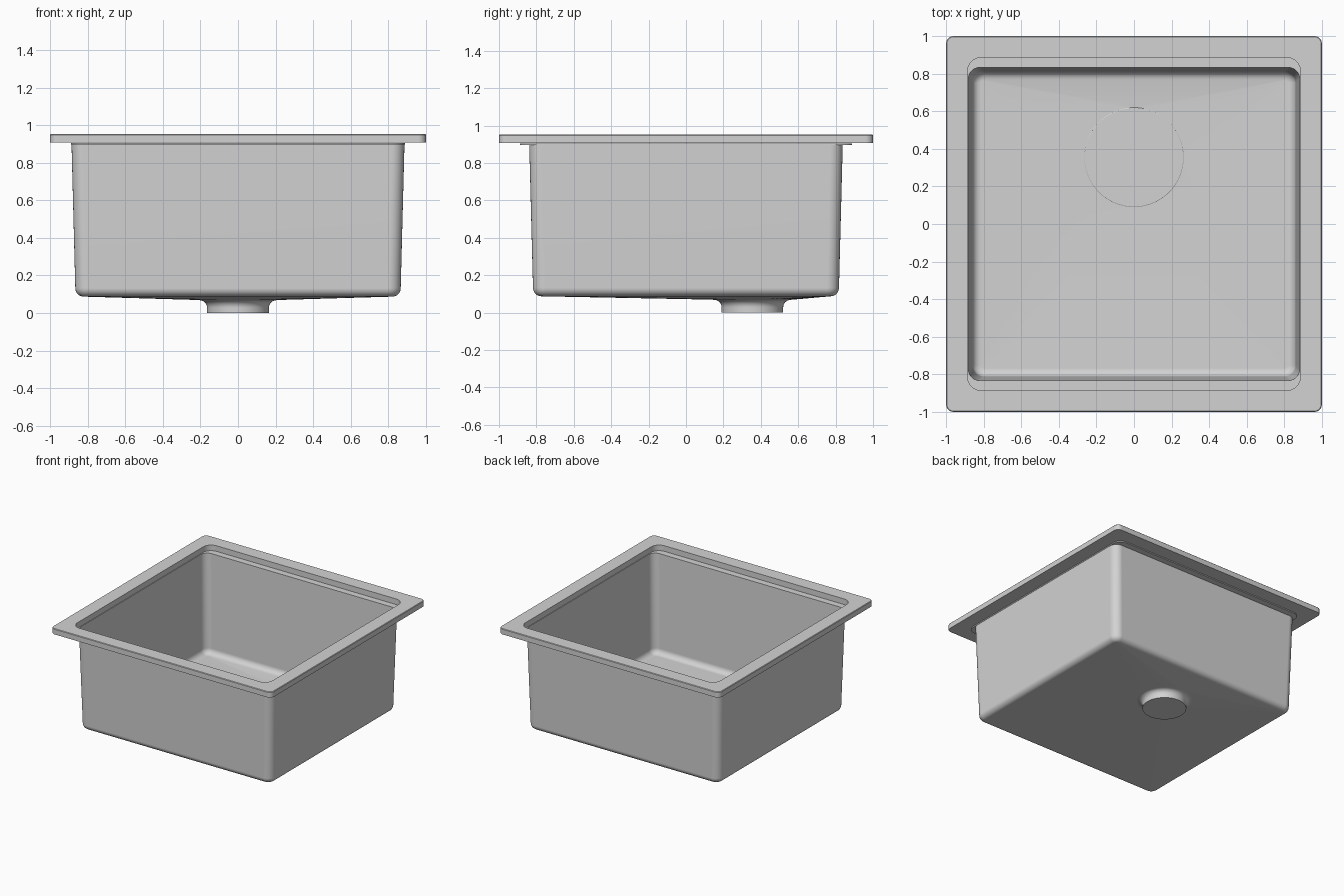
import bpy, bmesh, math

if "Cube" in bpy.data.objects:
    bpy.data.objects.remove(bpy.data.objects["Cube"])

STEEL = bpy.data.materials.new("brushed_steel")
STEEL.diffuse_color = (0.65, 0.65, 0.65, 1)
STEEL.use_nodes = True
STEEL.node_tree.nodes["Principled BSDF"].inputs["Base Color"].default_value = STEEL.diffuse_color
N = 12                      # points per rounded corner
DRAIN_Y = 0.355


def rounded(hx, hy, r, z):
    """Ring of points around a rounded rectangle."""
    pts = []
    for k, (sx, sy) in enumerate([(1, 1), (-1, 1), (-1, -1), (1, -1)]):
        for i in range(N):
            a = math.pi / 2 * (k + i / (N - 1))
            pts.append((sx * (hx - r) + r * math.cos(a),
                        sy * (hy - r) + r * math.sin(a), z))
    return pts


def circle(r, z):
    """Ring around the drain with the same number of points."""
    n = 4 * N
    return [(r * math.cos((j + 0.5) * 2 * math.pi / n),
             DRAIN_Y + r * math.sin((j + 0.5) * 2 * math.pi / n), z) for j in range(n)]


def fillet(hx, hy, r, z, f, steps=6):
    """Rings that round a wall into the floor at height z."""
    rings = []
    for i in range(steps + 1):
        a = math.pi / 2 * i / steps
        d = f * (1 - math.cos(a))
        rings.append(rounded(hx - d, hy - d, max(r - d, 0.012), z + f * (1 - math.sin(a))))
    return rings


def loft(name, rings, closed=False):
    """Skin the rings; cap both ends, or join the last to the first."""
    bm = bmesh.new()
    loops = [[bm.verts.new(p) for p in ring] for ring in rings]
    pairs = list(zip(loops, loops[1:]))
    if closed:
        pairs.append((loops[-1], loops[0]))
    else:
        bm.faces.new(loops[0])
        bm.faces.new(loops[-1])
    for a, b in pairs:
        for j in range(len(a)):
            k = (j + 1) % len(a)
            bm.faces.new((a[j], a[k], b[k], b[j]))
    bmesh.ops.recalc_face_normals(bm, faces=bm.faces)
    me = bpy.data.meshes.new(name)
    bm.to_mesh(me)
    bm.free()
    ob = bpy.data.objects.new(name, me)
    bpy.context.collection.objects.link(ob)
    me.materials.append(STEEL)
    bpy.ops.object.select_all(action='DESELECT')
    ob.select_set(True)
    bpy.context.view_layer.objects.active = ob
    bpy.ops.object.shade_smooth_by_angle(angle=math.radians(32))
    mod = ob.modifiers.new("even_shading", 'WEIGHTED_NORMAL')
    mod.keep_sharp = True
    return ob


# flat square rim around the opening
loft("rim", [
    rounded(0.885, 0.885, 0.07, 0.906),
    rounded(1.0, 1.0, 0.04, 0.906),
    rounded(1.0, 1.0, 0.04, 0.948),
    rounded(0.996, 0.996, 0.036, 0.952),
    rounded(0.885, 0.885, 0.07, 0.952),
], closed=True)

# bowl: inside floor, inside wall, ledge, outside wall, outside floor, drain neck
inside = [circle(0.27, 0.080)] + fillet(0.860, 0.812, 0.060, 0.096, 0.045)[::-1]
ledge = [
    rounded(0.881, 0.833, 0.060, 0.905),
    rounded(0.888, 0.888, 0.070, 0.905),
    rounded(0.888, 0.888, 0.070, 0.897),
    rounded(0.886, 0.838, 0.065, 0.896),
]
outside = fillet(0.866, 0.818, 0.065, 0.087, 0.045)
neck = [circle(0.215, 0.069)]
for i in range(1, 7):
    a = math.pi / 2 * i / 6
    neck.append(circle(0.205 - 0.04 * math.sin(a), 0.028 + 0.04 * math.cos(a)))
neck.append(circle(0.165, 0.0))
loft("bowl", inside + ledge + outside + neck)

# round cover over the drain
loft("drain_cover", [circle(0.265, 0.079), circle(0.265, 0.088), circle(0.262, 0.090)])
